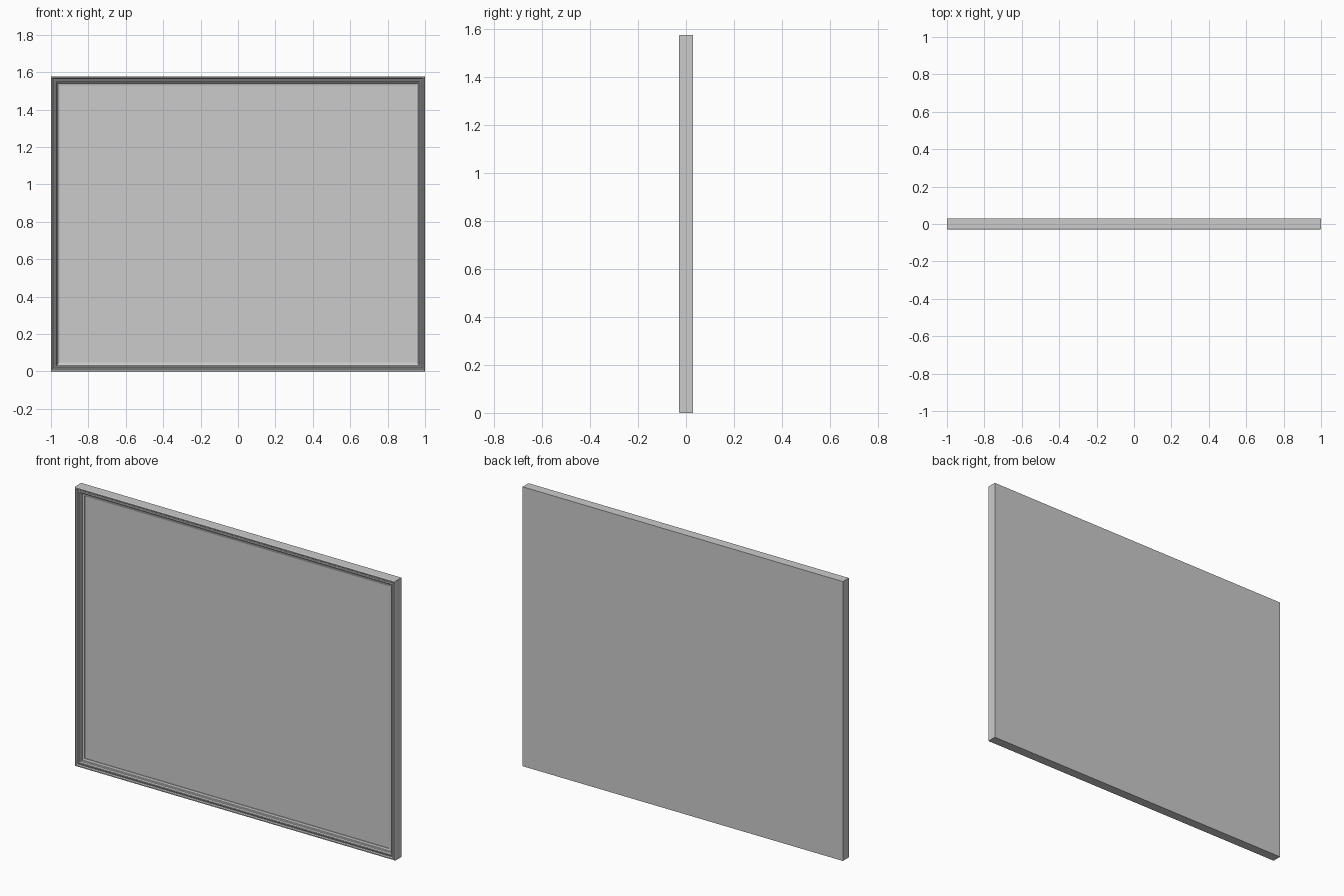
import bpy, bmesh

if "Cube" in bpy.data.objects:
    bpy.data.objects.remove(bpy.data.objects["Cube"])

W, H, D = 2.0, 1.577, 0.058
B = D / 2          # back plane
PANEL_Y = -0.004   # face of the recessed panel

# Moulding section: (inset from outer edge, y), from the back rim to the panel
profile = [(0, B), (0, -0.024), (0.003, -B), (0.009, -B), (0.013, -0.023),
           (0.018, -0.023), (0.022, -0.026), (0.027, -0.025), (0.031, -0.018),
           (0.036, -0.016), (0.038, -0.011), (0.048, -0.008), (0.048, PANEL_Y + 0.004)]


def add_object(name, bm):
    bmesh.ops.recalc_face_normals(bm, faces=bm.faces)
    mesh = bpy.data.meshes.new(name)
    bm.to_mesh(mesh)
    bm.free()
    obj = bpy.data.objects.new(name, mesh)
    bpy.context.collection.objects.link(obj)
    return obj


# Mitred frame with a closed flat back
bm = bmesh.new()
rings = []
for d, y in profile:
    x = W / 2 - d
    rings.append([bm.verts.new(c) for c in
                  ((-x, y, d), (x, y, d), (x, y, H - d), (-x, y, H - d))])
for a, b in zip(rings, rings[1:]):
    for i in range(4):
        j = (i + 1) % 4
        bm.faces.new((a[i], a[j], b[j], b[i]))
bm.faces.new(rings[0])
bm.faces.new(rings[-1])
add_object("frame", bm)

# Flat panel seated inside the frame
inset = profile[-1][0]
bm = bmesh.new()
bmesh.ops.create_cube(bm, size=1)
bmesh.ops.scale(bm, vec=(W - 2 * inset, 0.004, H - 2 * inset), verts=bm.verts)
bmesh.ops.translate(bm, vec=(0, PANEL_Y + 0.002, H / 2), verts=bm.verts)
add_object("panel", bm)
